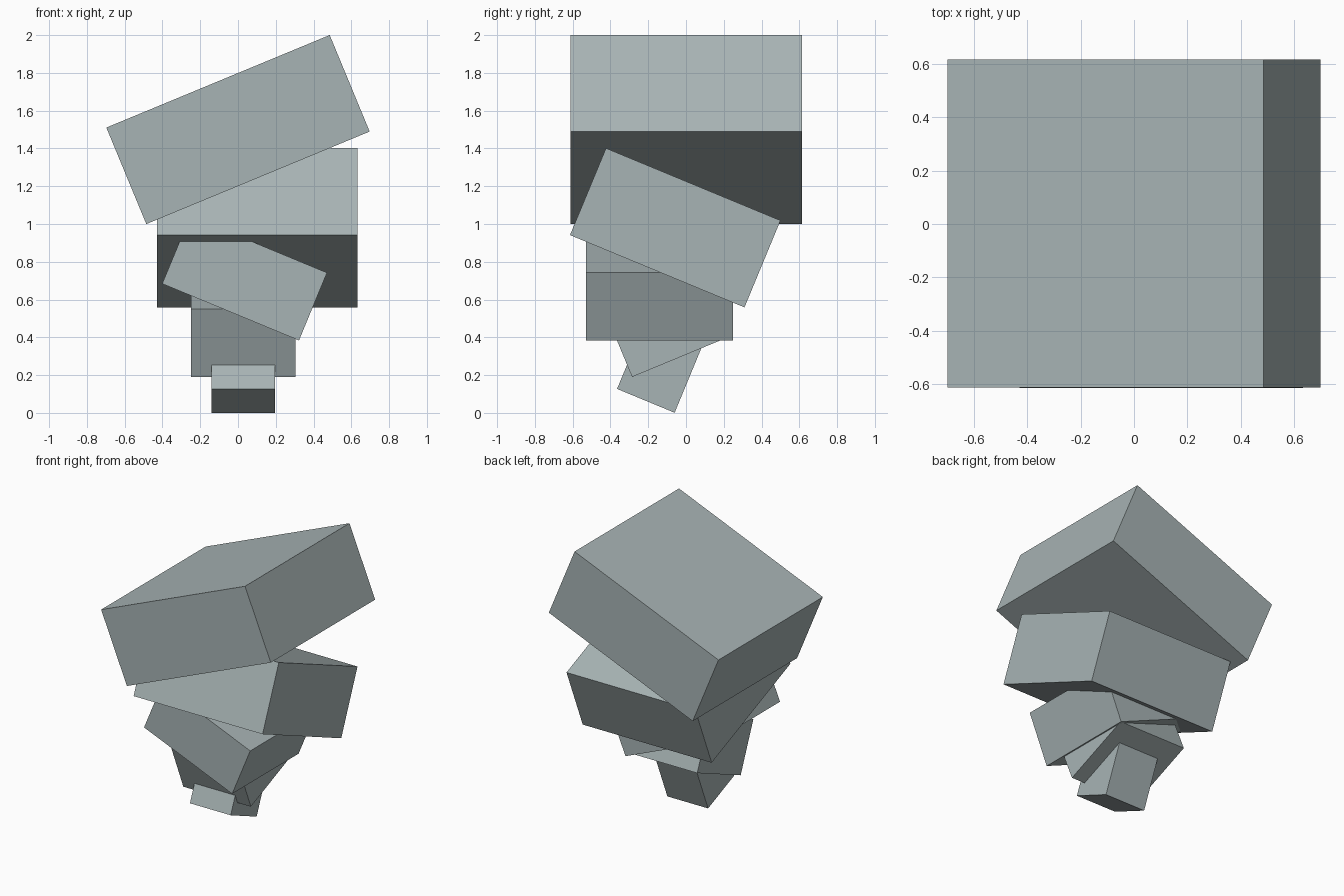
import bpy
from math import radians

if "Cube" in bpy.data.objects:
    bpy.data.objects.remove(bpy.data.objects["Cube"])

# Single flat stone colour
stone = bpy.data.materials.new("grey_stone")
stone.diffuse_color = (0.39, 0.455, 0.46, 1.0)
stone.use_nodes = True
stone.node_tree.nodes["Principled BSDF"].inputs["Base Color"].default_value = stone.diffuse_color

TILT = radians(22.5)


def block(name, centre, size, axis, sign):
    """Flat-sided block tilted by a fixed angle about the x (0) or y (1) axis."""
    bpy.ops.mesh.primitive_cube_add(size=1, location=centre)
    ob = bpy.context.object
    ob.name = name
    ob.scale = size
    ob.rotation_euler[axis] = sign * TILT
    ob.data.materials.append(stone)
    return ob


# Growing stack, tilting alternately front/back and side/side
block("base_block", (0.028, -0.138, 0.244), (0.335, 0.33, 0.39), 0, -1)
block("second_block", (0.028, -0.105, 0.476), (0.555, 0.552, 0.39), 0, 1)
block("third_block", (0.035, -0.14, 0.713), (0.784, 0.78, 0.388), 1, 1)
block("fourth_block", (0.102, -0.057, 0.98), (1.06, 1.0, 0.498), 0, -1)
block("top_block", (0.0, 0.002, 1.50), (1.28, 1.226, 0.553), 1, -1)
